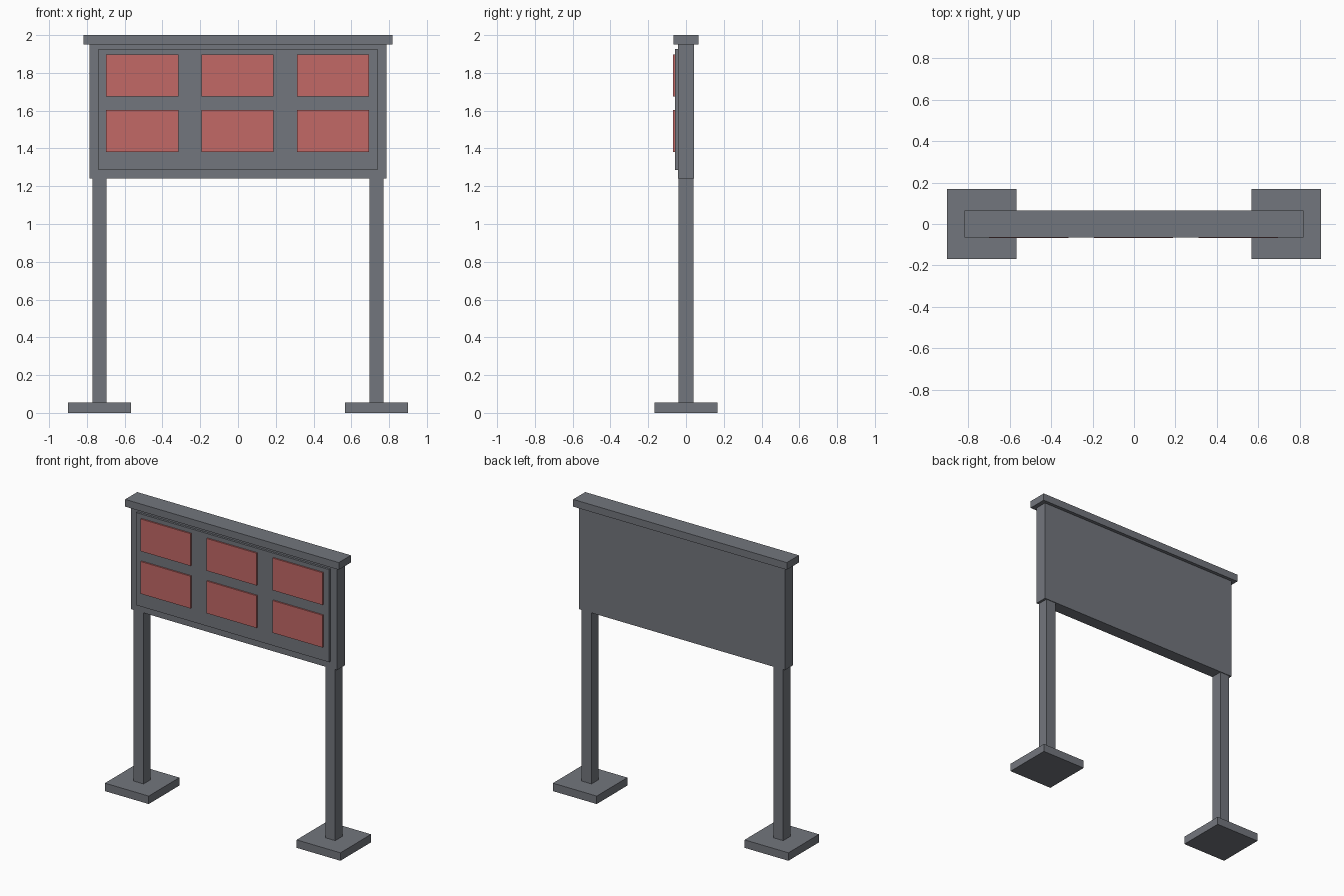
import bpy

old = bpy.data.objects.get("Cube")
if old:
    bpy.data.objects.remove(old, do_unlink=True)


def material(name, rgb):
    mat = bpy.data.materials.new(name)
    mat.use_nodes = True
    color = (*rgb, 1.0)
    mat.diffuse_color = color
    mat.node_tree.nodes["Principled BSDF"].inputs["Base Color"].default_value = color
    return mat


def box(name, x, y, z, mat):
    """Box spanning the given (low, high) range on each axis."""
    spans = (x, y, z)
    bpy.ops.mesh.primitive_cube_add(size=1, location=[(a + b) / 2 for a, b in spans])
    obj = bpy.context.object
    obj.name = name
    obj.scale = [b - a for a, b in spans]
    bpy.ops.object.transform_apply(location=False, rotation=False, scale=True)
    obj.data.materials.append(mat)
    return obj


def around(center, size):
    return (center - size / 2, center + size / 2)


grey = material("slate grey", (0.171, 0.181, 0.205))
red = material("muted red", (0.539, 0.138, 0.133))

# Feet and posts
for side, sign in (("left", 1), ("right", -1)):
    x = sign * 0.733
    box(f"{side}_foot", around(x, 0.335), around(0, 0.335), (0, 0.055), grey)
    box(f"{side}_post", around(x, 0.075), around(0, 0.077), (0.055, 1.24), grey)

# Board, raised front panel and cap
box("board", around(0, 1.574), around(0, 0.086), (1.24, 1.95), grey)
box("front_panel", around(0, 1.476), (-0.058, -0.043), (1.287, 1.927), grey)
box("top_cap", around(0, 1.634), around(0, 0.132), (1.95, 2.0), grey)

# Notices in two rows of three
for row, z in (("upper", 1.786), ("lower", 1.492)):
    for column, x in (("right", -0.507), ("middle", -0.002), ("left", 0.503)):
        box(f"{row}_{column}_notice", around(x, 0.382), (-0.068, -0.058),
            around(z, 0.223), red)
